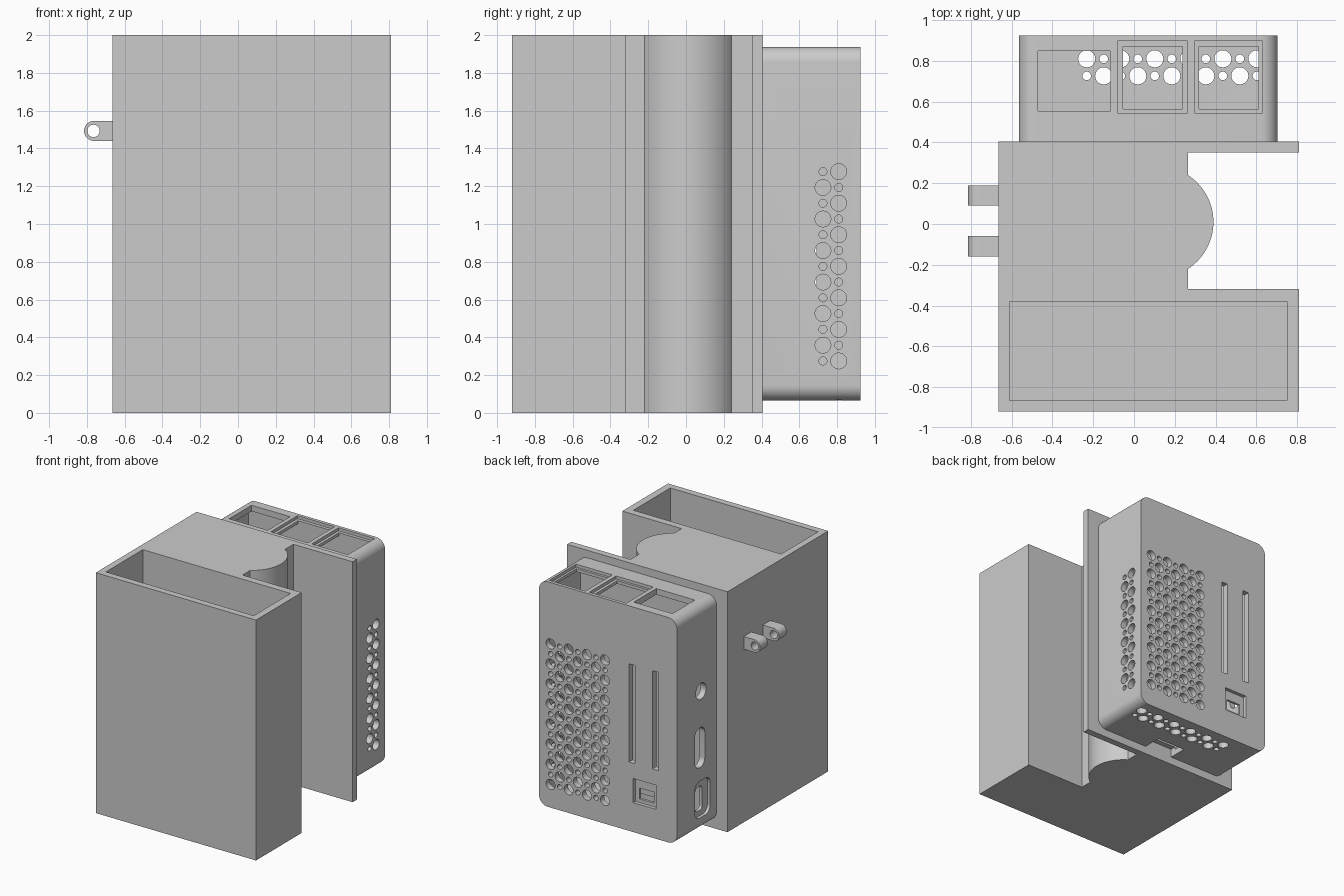
import bpy
import bmesh
from math import cos, sin, pi, radians, atan2, hypot

old = bpy.data.objects.get("Cube")
if old:
    bpy.data.objects.remove(old, do_unlink=True)

grey = bpy.data.materials.new("plain_grey")
grey.use_nodes = True
grey.diffuse_color = (0.6, 0.6, 0.6, 1)
grey.node_tree.nodes["Principled BSDF"].inputs["Base Color"].default_value = (0.6, 0.6, 0.6, 1)

PLACE = {"x": lambda u, v, w: (w, u, v),
         "y": lambda u, v, w: (u, w, v),
         "z": lambda u, v, w: (u, v, w)}


def arc(cu, cv, r, a0, a1, n):
    return [(cu + r * cos(a0 + (a1 - a0) * i / n), cv + r * sin(a0 + (a1 - a0) * i / n))
            for i in range(n + 1)]


def circle(cu, cv, r, n=24):
    return arc(cu, cv, r, 0, 2 * pi, n)[:-1]


def rect(u0, u1, v0, v1):
    return [(u0, v0), (u1, v0), (u1, v1), (u0, v1)]


def rounded(u0, u1, v0, v1, r, n=8):
    pts = []
    corners = [(u1 - r, v1 - r), (u0 + r, v1 - r), (u0 + r, v0 + r), (u1 - r, v0 + r)]
    for k, (cu, cv) in enumerate(corners):
        pts += arc(cu, cv, r, k * pi / 2, (k + 1) * pi / 2, n)
    return pts


def solid(name, prisms):
    """Object made of prisms, each (outline, axis, low, high)."""
    bm = bmesh.new()
    for outline, axis, low, high in prisms:
        ends = [[bm.verts.new(PLACE[axis](u, v, w)) for u, v in outline] for w in (low, high)]
        bm.faces.new(ends[0])
        bm.faces.new(ends[1][::-1])
        for i in range(len(outline)):
            j = (i + 1) % len(outline)
            bm.faces.new((ends[0][i], ends[1][i], ends[1][j], ends[0][j]))
    bmesh.ops.remove_doubles(bm, verts=bm.verts[:], dist=1e-5)
    bmesh.ops.recalc_face_normals(bm, faces=bm.faces[:])
    mesh = bpy.data.meshes.new(name)
    bm.to_mesh(mesh)
    bm.free()
    mesh.materials.append(grey)
    ob = bpy.data.objects.new(name, mesh)
    bpy.context.collection.objects.link(ob)
    return ob


def activate(ob):
    bpy.ops.object.select_all(action="DESELECT")
    ob.select_set(True)
    bpy.context.view_layer.objects.active = ob


def cut(ob, prisms):
    tool = solid("cutter", prisms)
    tool.hide_render = True
    mod = ob.modifiers.new("cut", "BOOLEAN")
    mod.operation, mod.solver, mod.object = "DIFFERENCE", "EXACT", tool
    activate(ob)
    bpy.ops.object.modifier_apply(modifier=mod.name)
    bpy.data.objects.remove(tool, do_unlink=True)


def smooth(ob):
    activate(ob)
    bpy.ops.object.shade_smooth_by_angle(angle=radians(30))


def vents(u0, v0, cols, rows, big_first, axis, low, high):
    """Checkerboard of large and small round holes."""
    step = 0.0835
    return [(circle(u0 + i * step, v0 + j * step,
                    0.042 if (i + j) % 2 == (0 if big_first else 1) else 0.021, 20),
             axis, low, high) for i in range(cols) for j in range(rows)]


# Main body: front box, middle block with round bulge, rear plate
LEFT, RIGHT, NECK = -0.665, 0.81, 0.265
bulge_x, bulge_y, bulge_r = 0.116, 0.01, 0.274
half = atan2((bulge_r ** 2 - (NECK - bulge_x) ** 2) ** 0.5, NECK - bulge_x)
outline = [(LEFT, -0.92), (RIGHT, -0.92), (RIGHT, -0.32), (NECK, -0.32)]
outline += arc(bulge_x, bulge_y, bulge_r, -half, half, 32)
outline += [(NECK, 0.35), (RIGHT, 0.35), (RIGHT, 0.405), (LEFT, 0.405)]
body = solid("main_body", [(outline, "z", 0, 2)])
cut(body, [(rect(-0.61, 0.75, -0.865, -0.38), "z", 0.06, 2.1)])
smooth(body)

# Side loops
for name, y in (("front_loop", -0.16), ("rear_loop", 0.09)):
    tab = [(LEFT, 1.44)] + [(LEFT, 1.546)]
    tab += arc(-0.762, 1.493, 0.053, pi / 2, 3 * pi / 2, 16)
    loop = solid(name, [(tab, "y", y, y + 0.1)])
    cut(loop, [(circle(-0.765, 1.493, 0.033), "y", y - 0.1, y + 0.2)])
    smooth(loop)

# Electronics case: hollow rounded shell
X0, X1, Y0, Y1, Z0, Z1 = -0.565, 0.705, 0.405, 0.925, 0.065, 1.937
case = solid("rear_case", [(rounded(X0, X1, Z0, Z1, 0.08), "y", Y0, Y1)])
cut(case, [(rounded(X0 + 0.05, X1 - 0.05, Z0 + 0.05, Z1 - 0.05, 0.03), "y", Y0 + 0.045, Y1 - 0.05)])

# Vent holes in the back, side and bottom
cut(case, vents(0.098, 0.258, 7, 15, True, "y", Y1 - 0.1, Y1 + 0.1)
    + vents(0.725, 0.275, 2, 13, False, "x", X1 - 0.1, X1 + 0.1)
    + vents(-0.232, 0.727, 11, 2, False, "z", Z0 - 0.05, Z0 + 0.08))

# Shallow recesses around the ports
cut(case, [(rect(-0.08, 0.262, 0.545, 0.897), "z", Z1 - 0.025, Z1 + 0.1),
           (rect(0.297, 0.63, 0.545, 0.897), "z", Z1 - 0.025, Z1 + 0.1),
           (rect(-0.37, -0.16, 0.31, 0.51), "y", Y1 - 0.03, Y1 + 0.1),
           (rounded(0.49, 0.69, 0.175, 0.48, 0.06), "x", X0 - 0.1, X0 + 0.025)])

# Through openings: top ports, back slots, side ports, bottom notch
cut(case, [(rect(-0.47, -0.115, 0.555, 0.85), "z", Z1 - 0.09, Z1 + 0.1),
           (rect(-0.055, 0.238, 0.565, 0.87), "z", Z1 - 0.09, Z1 + 0.1),
           (rect(0.32, 0.612, 0.565, 0.87), "z", Z1 - 0.09, Z1 + 0.1),
           (rect(-0.18, -0.123, 0.638, 1.455), "y", Y1 - 0.1, Y1 + 0.1),
           (rect(-0.396, -0.339, 0.638, 1.455), "y", Y1 - 0.1, Y1 + 0.1),
           (rect(-0.33, -0.2, 0.34, 0.43), "y", Y1 - 0.1, Y1 + 0.1),
           (circle(0.61, 1.225, 0.068), "x", X0 - 0.1, X0 + 0.1),
           (rounded(0.56, 0.69, 0.595, 0.925, 0.06), "x", X0 - 0.1, X0 + 0.1),
           (rounded(0.56, 0.65, 0.22, 0.42, 0.03), "x", X0 - 0.1, X0 + 0.1),
           (rect(-0.04, 0.22, Y0 - 0.02, 0.56), "z", Z0 - 0.1, Z0 + 0.07)])
smooth(case)
